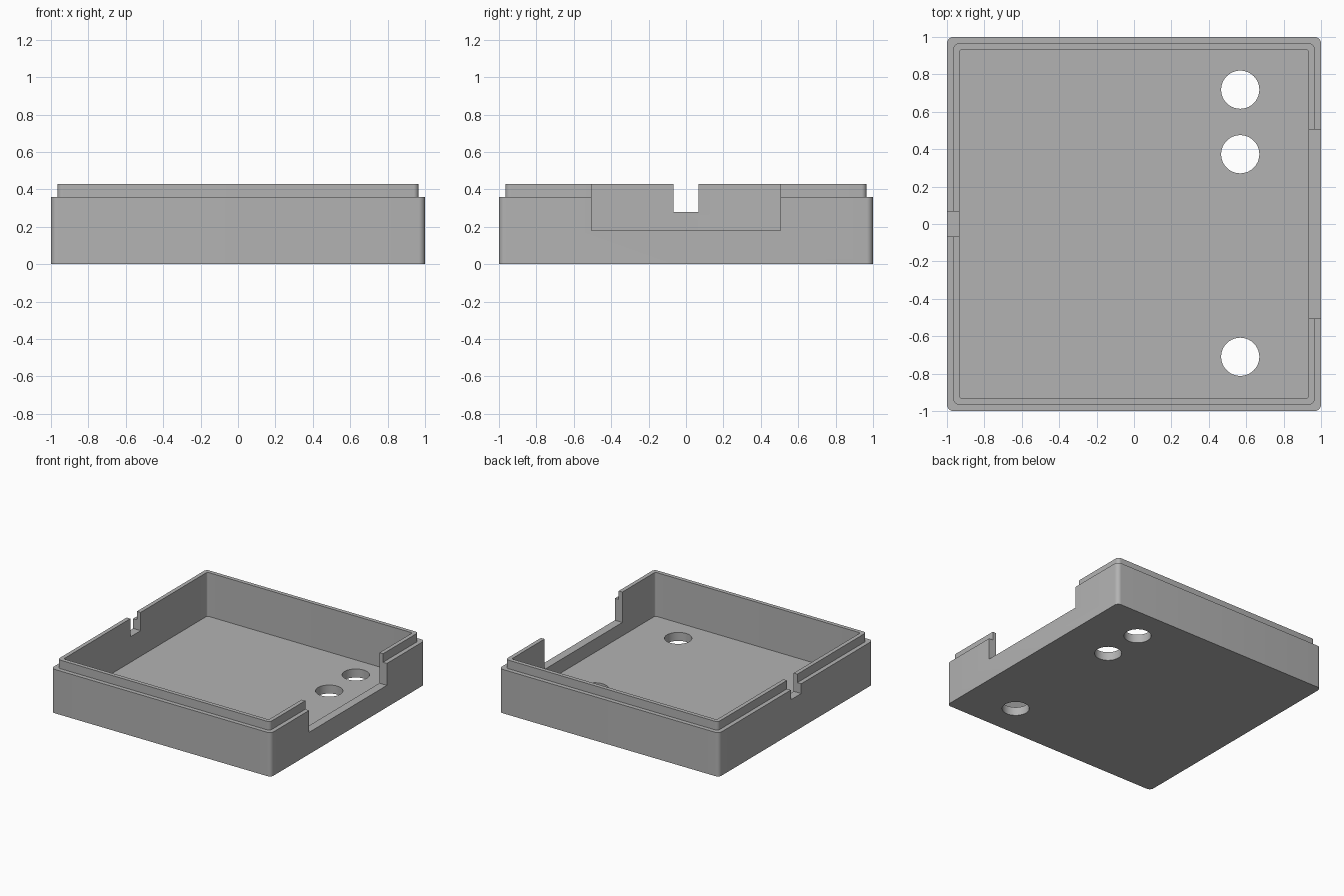
import bpy, bmesh, math

if "Cube" in bpy.data.objects:
    bpy.data.objects.remove(bpy.data.objects["Cube"], do_unlink=True)

# Single grey plastic
grey = bpy.data.materials.new("grey_plastic")
grey.use_nodes = True
colour = (0.45, 0.45, 0.45, 1)
grey.diffuse_color = colour
grey.node_tree.nodes["Principled BSDF"].inputs["Base Color"].default_value = colour


def rounded_square(half, radius, steps=8):
    """Counter-clockwise outline of a square with rounded corners."""
    points = []
    for corner in range(4):
        middle = math.radians(45 + 90 * corner)
        cx = math.copysign(half - radius, math.cos(middle))
        cy = math.copysign(half - radius, math.sin(middle))
        for i in range(steps + 1):
            a = math.radians(90 * corner + 90 * i / steps)
            points.append((cx + radius * math.cos(a), cy + radius * math.sin(a)))
    return points


def stacked_shell(name, rings):
    """Join rounded square rings (half size, corner radius, height), capping both ends."""
    bm = bmesh.new()
    loops = [[bm.verts.new((x, y, z)) for x, y in rounded_square(half, r)]
             for half, r, z in rings]
    for a, b in zip(loops, loops[1:]):
        for i in range(len(a)):
            j = (i + 1) % len(a)
            bm.faces.new((a[i], a[j], b[j], b[i]))
    bm.faces.new(list(reversed(loops[0])))
    bm.faces.new(loops[-1])
    bmesh.ops.recalc_face_normals(bm, faces=bm.faces)
    mesh = bpy.data.meshes.new(name)
    bm.to_mesh(mesh)
    bm.free()
    mesh.materials.append(grey)
    obj = bpy.data.objects.new(name, mesh)
    bpy.context.collection.objects.link(obj)
    return obj


def cut(target, name):
    """Subtract the active object from the target, then discard it."""
    cutter = bpy.context.object
    cutter.name = name
    cutter.hide_render = True
    cutter.data.materials.append(grey)
    bpy.ops.object.select_all(action="DESELECT")
    mod = target.modifiers.new(name, "BOOLEAN")
    mod.operation = "DIFFERENCE"
    mod.solver = "EXACT"
    mod.object = cutter
    bpy.context.view_layer.objects.active = target
    target.select_set(True)
    bpy.ops.object.modifier_apply(modifier=mod.name)
    bpy.data.objects.remove(cutter, do_unlink=True)


def cut_wall(target, name, x, half_width, bottom):
    """Open a wall downwards from its rim."""
    top = 0.6
    bpy.ops.mesh.primitive_cube_add(size=1, location=(x, 0, (top + bottom) / 2))
    bpy.context.object.scale = (0.3, 2 * half_width, top - bottom)
    cut(target, name)


# Tray: outer wall, step, raised lip, inner wall, floor
tray = stacked_shell("enclosure_tray", [
    (1.0, 0.035, 0), (1.0, 0.035, 0.36),
    (0.965, 0.027, 0.36), (0.965, 0.027, 0.43),
    (0.932, 0.013, 0.43), (0.932, 0.013, 0.07)])

# Wide opening in the left wall, narrow cable slot in the right wall
cut_wall(tray, "port_opening", 1, 0.505, 0.18)
cut_wall(tray, "cable_slot", -1, 0.067, 0.28)

# Round holes through the floor
for y in (0.718, 0.373, -0.71):
    bpy.ops.mesh.primitive_cylinder_add(vertices=64, radius=0.102, depth=0.3,
                                        location=(0.568, y, 0))
    cut(tray, "floor_hole")

bpy.ops.object.shade_smooth_by_angle(angle=math.radians(30))
